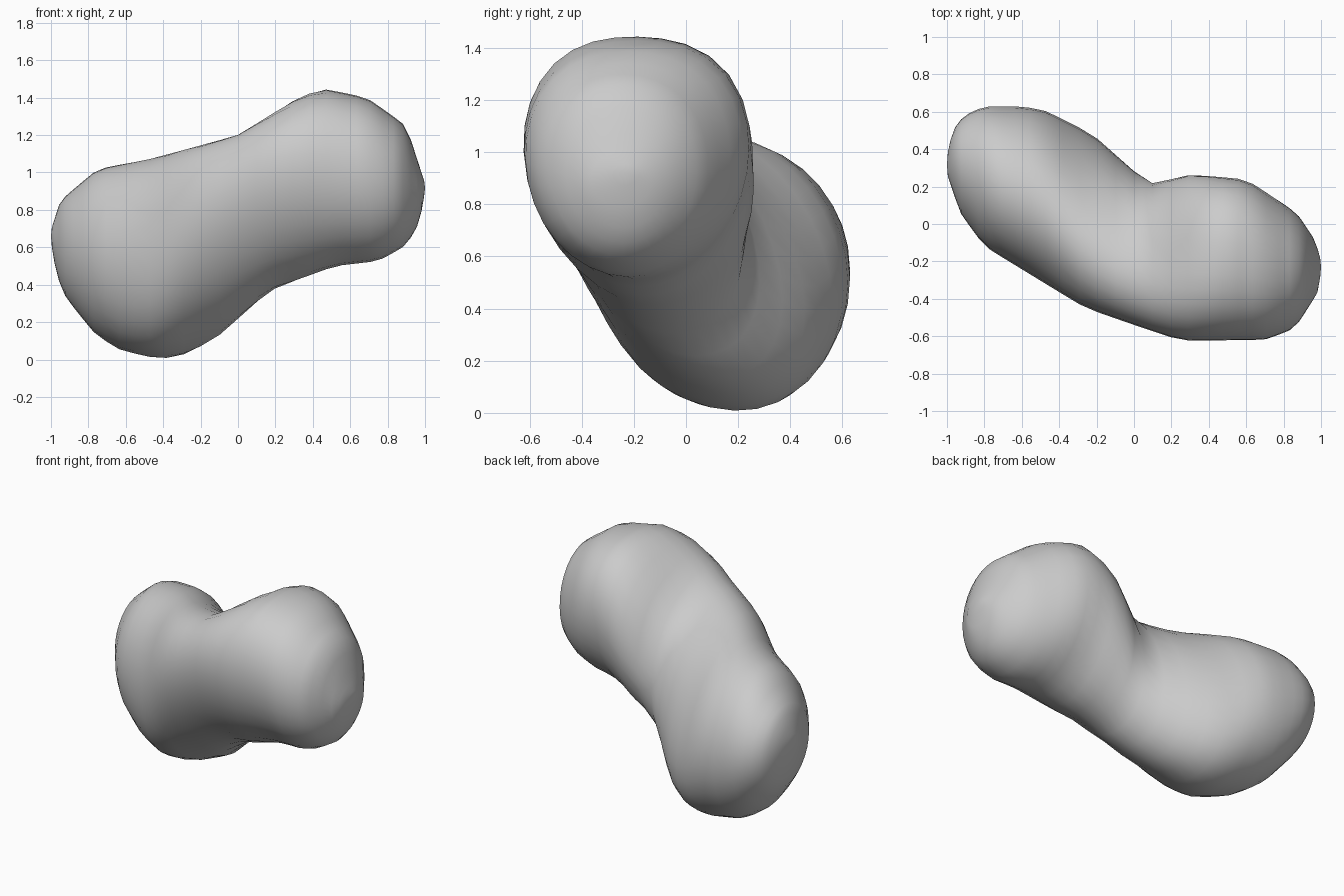
import bpy, bmesh, math

if "Cube" in bpy.data.objects:
    bpy.data.objects.remove(bpy.data.objects["Cube"])

# Silhouette profiles along x, read from the top (y) and front (z) outlines
BACK = [(-1, .36), (-.97, .5), (-.91, .58), (-.8, .63), (-.6, .63), (-.48, .61), (-.22, .48),
        (.08, .21), (.3, .265), (.6, .24), (.87, .06), (.97, -.09), (1, -.2)]
FRONT = [(-1, .27), (-.93, .06), (-.8, -.12), (-.26, -.45), (0, -.54), (.25, -.625),
         (.7, -.62), (.86, -.56), (.98, -.37), (1, -.26)]
TOP = [(-1, .69), (-.95, .85), (-.75, 1.02), (-.48, 1.07), (0, 1.2), (.32, 1.4),
       (.45, 1.45), (.69, 1.4), (.9, 1.25), (1, .94)]
BOTTOM = [(-1, .63), (-.97, .45), (-.92, .33), (-.76, .13), (-.63, .05), (-.42, 0), (-.3, .02),
          (-.12, .11), (.17, .37), (.52, .5), (.75, .525), (.9, .61), (.97, .73), (1, .9)]
# Slant of the oval cross-section (strongest at the waist)
SLANT = [(-1, 0), (-.5, -.1), (-.25, -.4), (.05, -.46), (.25, -.27), (.5, -.08), (1, 0)]
# Swelling of section corners: angle from +y towards +z, amount along x
SWELL = [(45, [(-.2, 0), (.35, .17), (.6, .14), (1, 0)]),
         (135, [(-.3, 0), (.2, .04), (.6, .06), (1, 0)]),
         (225, [(-1, 0), (-.5, .06), (-.2, .02), (0, 0)]),
         (315, [(-.1, 0), (.12, -.1), (.4, -.12), (.8, 0)])]

RINGS, SIDES = 32, 32


def sample(profile, x):
    if x <= profile[0][0]:
        return profile[0][1]
    for (x0, v0), (x1, v1) in zip(profile, profile[1:]):
        if x <= x1:
            return v0 + (v1 - v0) * (x - x0) / (x1 - x0)
    return profile[-1][1]


def fit(values, low, high):
    a, b = min(values), max(values)
    return [low + (v - a) * (high - low) / (b - a) for v in values]


def section(x):
    # slanted oval, swollen at the corners, fitted to the silhouettes
    phase = math.acos(sample(SLANT, x))
    ys, zs = [], []
    for j in range(SIDES):
        a = math.tau * j / SIDES
        y, z = math.cos(a), math.cos(a - phase)
        angle = math.atan2(z, y)
        k = 1 + sum(sample(amount, x) * max(0, math.cos(angle - math.radians(d))) ** 5
                    for d, amount in SWELL)
        ys.append(y * k)
        zs.append(z * k)
    return list(zip(fit(ys, sample(FRONT, x), sample(BACK, x)),
                    fit(zs, sample(BOTTOM, x), sample(TOP, x))))


# Two-lobed bean body lofted from oval sections
bm = bmesh.new()
rings = []
for i in range(1, RINGS):
    x = -math.cos(math.pi * i / RINGS)
    rings.append([bm.verts.new((x, y, z)) for y, z in section(x)])
for r0, r1 in zip(rings, rings[1:]):
    for j in range(SIDES):
        k = (j + 1) % SIDES
        bm.faces.new((r0[j], r0[k], r1[k], r1[j]))

# Rounded end caps
for x, ring in ((-1, rings[0]), (1, rings[-1])):
    tip = bm.verts.new((x, (sample(FRONT, x) + sample(BACK, x)) / 2,
                        (sample(BOTTOM, x) + sample(TOP, x)) / 2))
    for j in range(SIDES):
        bm.faces.new((ring[j], ring[(j + 1) % SIDES], tip))

# Light relaxing of facets, keeping the outline
bmesh.ops.smooth_vert(bm, verts=[v for r in rings[2:-2] for v in r], factor=.2,
                      use_axis_x=False, use_axis_y=True, use_axis_z=True)
bmesh.ops.recalc_face_normals(bm, faces=bm.faces)
mesh = bpy.data.meshes.new("bean_body")
bm.to_mesh(mesh)
bm.free()
mesh.shade_smooth()
body = bpy.data.objects.new("bean_body", mesh)
bpy.context.collection.objects.link(body)
